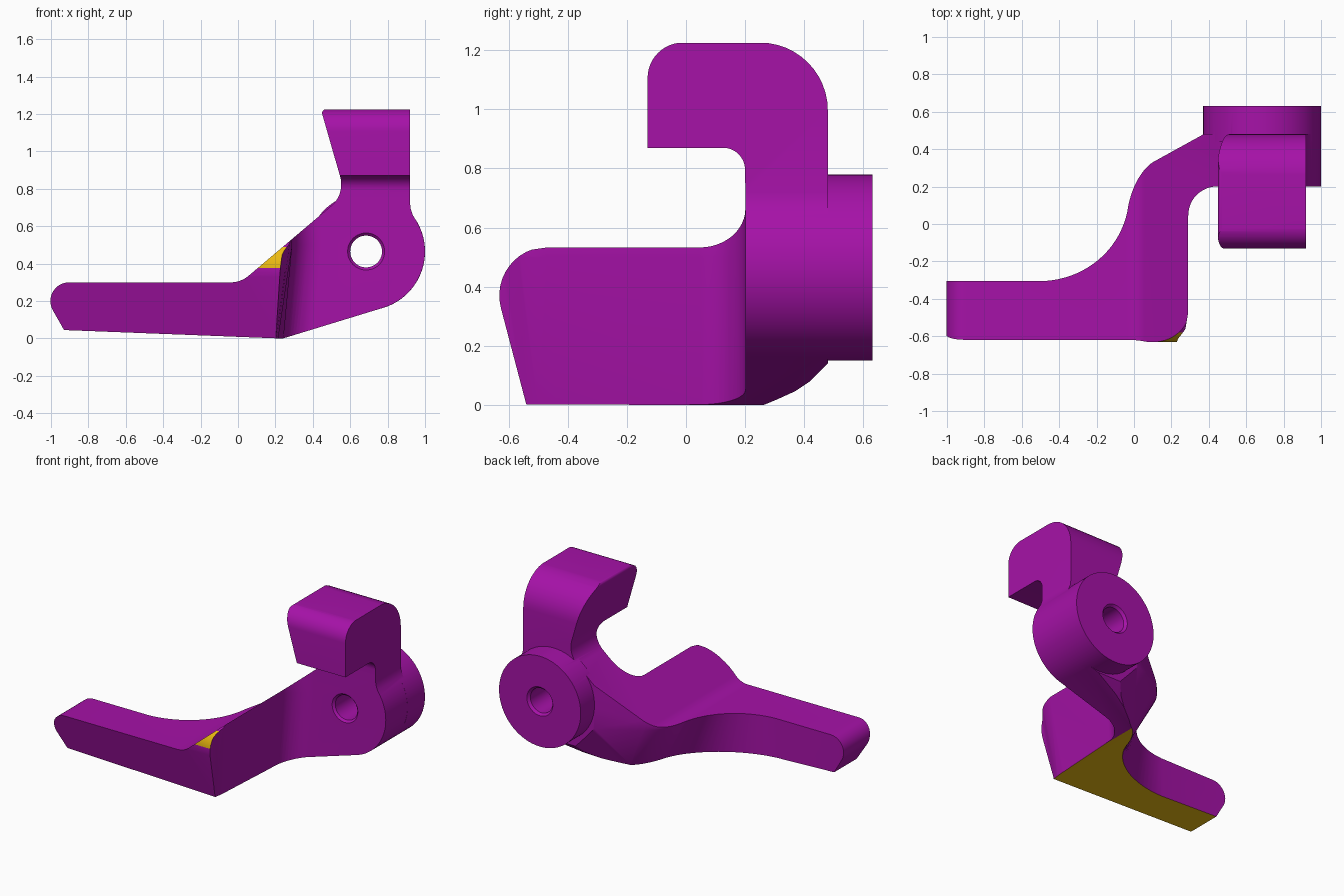
import bpy, bmesh
from math import cos, sin, tan, radians, pi
from mathutils import Vector
from mathutils.geometry import interpolate_bezier

if "Cube" in bpy.data.objects:
    bpy.data.objects.remove(bpy.data.objects["Cube"])


def rounded(corners, n=12):
    """Polygon from (u, v, radius) corners, each filleted by its radius."""
    out = []
    for i, (u, v, r) in enumerate(corners):
        p = Vector((u, v))
        if r == 0:
            out.append(p)
            continue
        a = (Vector(corners[i - 1][:2]) - p).normalized()
        b = (Vector(corners[(i + 1) % len(corners)][:2]) - p).normalized()
        half = a.angle(b) / 2
        t = r / tan(half)
        c = p + (a + b).normalized() * (r / sin(half))
        s, e = p + a * t - c, p + b * t - c
        w = s.angle(e)
        out += [c + (s * sin(w * (1 - k / n)) + e * sin(w * k / n)) / sin(w) for k in range(n + 1)]
    return out


def circle(r, n=64):
    return [Vector((0.685 + r * cos(2 * pi * k / n), 0.465 + r * sin(2 * pi * k / n))) for k in range(n)]


def loft(name, axis, layers):
    """Closed solid through (position, outline) layers stacked along an axis."""
    bm = bmesh.new()
    rings = []
    for h, outline in layers:
        place = {'x': lambda p: (h, p[0], p[1]),
                 'y': lambda p: (p[0], h, p[1]),
                 'z': lambda p: (p[0], p[1], h)}[axis]
        rings.append([bm.verts.new(place(p)) for p in outline])
    for a, b in zip(rings, rings[1:]):
        for i in range(len(a)):
            j = (i + 1) % len(a)
            bm.faces.new((a[i], a[j], b[j], b[i]))
    bm.faces.new(rings[0])
    bm.faces.new(rings[-1])
    bmesh.ops.recalc_face_normals(bm, faces=bm.faces)
    mesh = bpy.data.meshes.new(name)
    bm.to_mesh(mesh)
    bm.free()
    ob = bpy.data.objects.new(name, mesh)
    bpy.context.collection.objects.link(ob)
    return ob


def boolean(ob, other, op):
    m = ob.modifiers.new(op, 'BOOLEAN')
    m.operation, m.solver, m.object = op, 'EXACT', other
    bpy.context.view_layer.objects.active = ob
    bpy.ops.object.modifier_apply(modifier=m.name)
    bpy.data.objects.remove(other)


# Front outline: bar, slope, hook, round pivot end
pivot_arc = [(0.685 + 0.3145 * cos(radians(a)), 0.465 + 0.3145 * sin(radians(a)), 0)
             for a in [31 - 104 * k / 24 for k in range(25)]]
front = rounded([(-0.93, 0.045, 0), (-1.075, 0.30, 0.1), (0.015, 0.30, 0.15),
                 (0.573, 0.772, 0.15), (0.443, 1.225, 0.02), (0.92, 1.225, 0),
                 (0.92, 0.72, 0), (0.924, 0.69, 0), (0.935, 0.659, 0)]
                + pivot_arc + [(0.24, 0, 0), (0.2, 0.001, 0)])
lever = loft("lever", 'y', [(-1, front), (1, front)])

# Side outline: low body and overhanging hook
side = rounded([(-0.54, -0.0005, 0), (-0.681, 0.535, 0.165), (0.2, 0.535, 0.165),
                (0.2, 0.87, 0.075), (-0.13, 0.87, 0), (-0.13, 1.226, 0.12),
                (0.48, 1.226, 0.23), (0.48, 0.14, 0), (0.42, 0.08, 0), (0.3, -0.0005, 0)])
boolean(lever, loft("side_shape", 'x', [(-1.3, side), (1.3, side)]), 'INTERSECT')


# Hollow behind the bar, tapering towards the bottom
def back_outline(first, second, tail):
    pts = [(-1.2, -0.305)]
    pts += interpolate_bezier(*[Vector(p) for p in first], 20)
    pts += interpolate_bezier(*[Vector(p) for p in second], 12)[1:]
    return [(p[0], p[1]) for p in pts] + tail + [(tail[-1][0], 1), (-1.2, 1)]


low = back_outline([(-0.48, -0.305), (-0.2, -0.29), (0.08, -0.12), (0.14, 0.09)],
                   [(0.14, 0.09), (0.16, 0.15), (0.2, 0.22), (0.25, 0.26)],
                   [(0.29, 0.285), (0.55, 0.42)])
high = back_outline([(-0.48, -0.305), (-0.24, -0.29), (-0.06, -0.12), (-0.03, 0.1)],
                    [(-0.03, 0.1), (-0.01, 0.2), (0.04, 0.29), (0.1, 0.33)],
                    [(0.39, 0.49), (0.55, 0.575)])
boolean(lever, loft("back_hollow", 'z', [(-0.02, low), (0.3, high), (0.75, high)]), 'DIFFERENCE')

# Pocket right of the arm, in front of the pivot plate
low = rounded([(0.175, -0.75, 0), (0.2, -0.54, 0), (0.206, -0.5, 0), (0.212, -0.45, 0),
               (0.25, 0.201, 0.155), (1.2, 0.201, 0), (1.2, -0.75, 0)])
high = rounded([(0.215, -0.75, 0), (0.24, -0.62, 0), (0.275, -0.56, 0), (0.29, -0.47, 0),
                (0.29, 0.201, 0.155), (1.2, 0.201, 0), (1.2, -0.75, 0)])
boolean(lever, loft("front_pocket", 'z', [(-0.02, low), (0.5, high), (0.75, high)]), 'DIFFERENCE')

# Pivot boss with chamfered through hole
boolean(lever, loft("boss", 'y', [(0.44, circle(0.315, 96)), (0.632, circle(0.315, 96))]), 'UNION')
hole = [(0.1, 0.1), (0.2, 0.1), (0.215, 0.085), (0.615, 0.085), (0.632, 0.1), (0.7, 0.1)]
boolean(lever, loft("hole", 'y', [(y, circle(r)) for y, r in hole]), 'DIFFERENCE')

# Purple body, yellow underside and small front patch
for name, color in (("purple", (0.38, 0.006, 0.39, 1)), ("yellow", (0.85, 0.5, 0.006, 1))):
    mat = bpy.data.materials.new(name)
    mat.diffuse_color = color
    mat.use_nodes = True
    mat.node_tree.nodes["Principled BSDF"].inputs["Base Color"].default_value = mat.diffuse_color
    lever.data.materials.append(mat)
for f in lever.data.polygons:
    c, n = f.center, f.normal
    under = n.z < -0.99 and c.z < 0.06
    patch = c.y < -0.5 and n.y < -0.6 and 0.379 < c.z < 0.49
    f.material_index = 1 if under or patch else 0

bpy.ops.object.select_all(action='DESELECT')
lever.select_set(True)
bpy.context.view_layer.objects.active = lever
bpy.ops.object.shade_smooth_by_angle(angle=radians(30))
